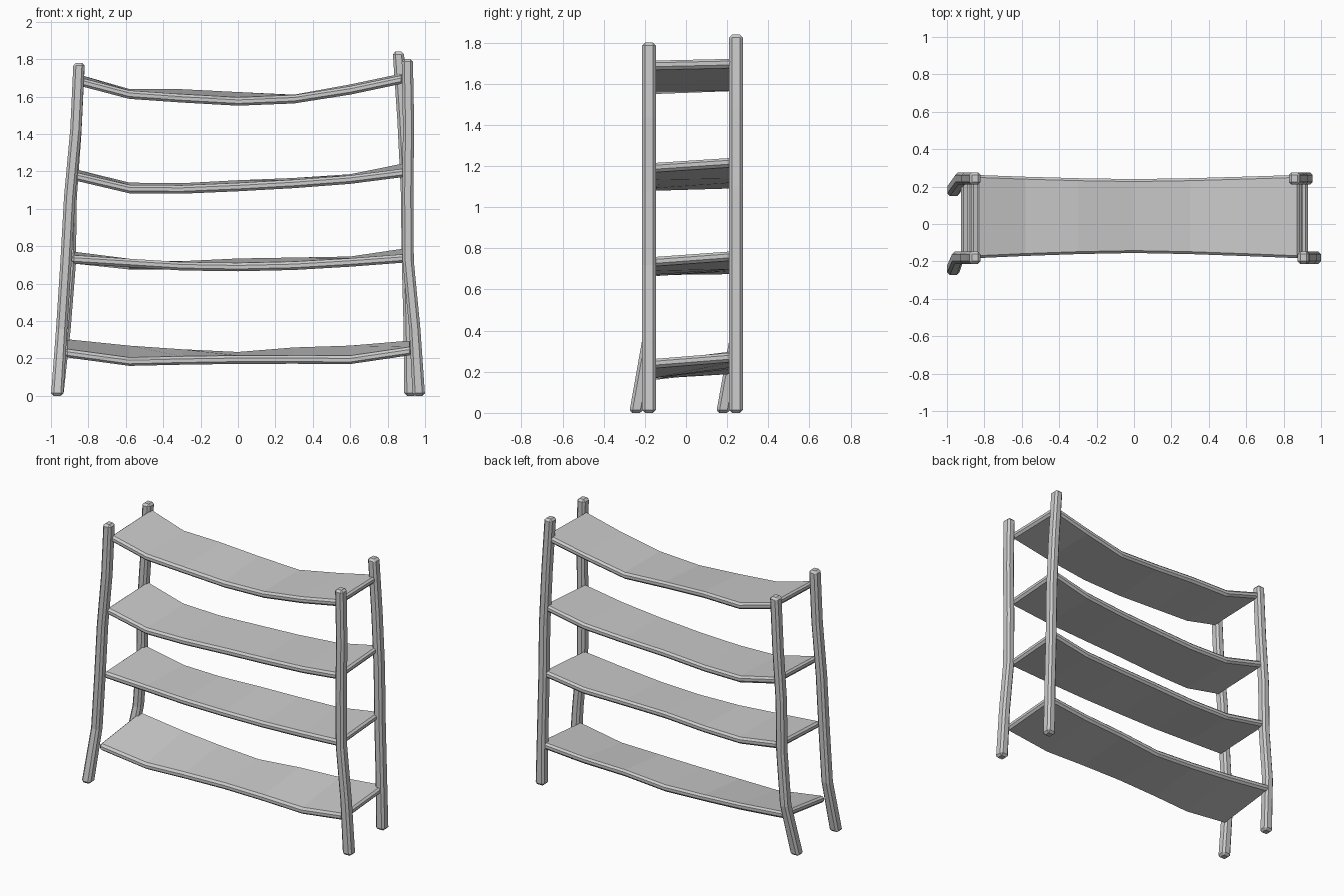
import bpy, bmesh, math

if "Cube" in bpy.data.objects:
    bpy.data.objects.remove(bpy.data.objects["Cube"])


def loft(name, rings, bevel):
    """Skin four-point rings into a closed bar with chamfered edges."""
    bm = bmesh.new()
    rows = [[bm.verts.new(p) for p in ring] for ring in rings]
    for a, b in zip(rows, rows[1:]):
        for i in range(4):
            j = (i + 1) % 4
            bm.faces.new((a[i], a[j], b[j], b[i]))
    bm.faces.new(rows[0])
    bm.faces.new(rows[-1])
    bmesh.ops.recalc_face_normals(bm, faces=bm.faces)
    mesh = bpy.data.meshes.new(name)
    bm.to_mesh(mesh)
    bm.free()
    ob = bpy.data.objects.new(name, mesh)
    bpy.context.collection.objects.link(ob)
    mod = ob.modifiers.new("chamfer", 'BEVEL')
    mod.width = bevel
    mod.segments = 1
    mod.limit_method = 'ANGLE'
    mod.angle_limit = math.radians(50)
    return ob


# Crooked posts: x at evenly spaced heights, y, forward kick at the foot, height
def post(name, xs, y, kick, height):
    rings = []
    for i, x in enumerate(xs):
        z = height * i / (len(xs) - 1)
        cy = y - (kick if i == 0 else 0)
        hx, hy = (0.033, 0.033) if i == 0 else (0.03, 0.033)
        rings.append([(x + sx * hx, cy + sy * hy, z)
                      for sx, sy in ((-1, -1), (1, -1), (1, 1), (-1, 1))])
    loft(name, rings, 0.014)


post("front_left_post", (-.967, -.943, -.92, -.9, -.867, -.85), -.18, .063, 1.78)
post("back_left_post", (-.967, -.925, -.897, -.892, -.867, -.85), .243, .063, 1.76)
post("front_right_post", (.967, .945, .91, .907, .912, .905), -.18, 0, 1.80)
post("back_right_post", (.922, .915, .905, .9, .882, .857), .243, 0, 1.84)


# Sagging shelves: end x values, then top heights along front and back edges
THICK = 0.045


def shelf(name, x0, x1, front, back):
    xs = (x0, -.58, -.3, 0, .3, .6, x1)
    rings = []
    for x, zf, zb in zip(xs, front, back):
        bow = 0.028 * min(1, abs(x) / 0.85) ** 1.5
        yf, yb = -.155 - bow, .24 + bow * 0.8
        rings.append([(x, yf, zf - THICK), (x, yb, zb - THICK),
                      (x, yb, zb), (x, yf, zf)])
    loft(name, rings, 0.013)


shelf("bottom_shelf", -.925, .93,
      (.25, .203, .21, .215, .215, .213, .262),
      (.305, .27, .25, .235, .26, .27, .297))
shelf("lower_shelf", -.89, .90,
      (.752, .733, .715, .71, .717, .735, .757),
      (.773, .72, .72, .735, .74, .745, .79))
shelf("upper_shelf", -.87, .895,
      (1.195, 1.127, 1.125, 1.138, 1.155, 1.178, 1.215),
      (1.212, 1.14, 1.137, 1.153, 1.165, 1.185, 1.245))
shelf("top_shelf", -.84, .885,
      (1.7, 1.632, 1.612, 1.595, 1.608, 1.655, 1.715),
      (1.715, 1.64, 1.64, 1.625, 1.61, 1.665, 1.725))
